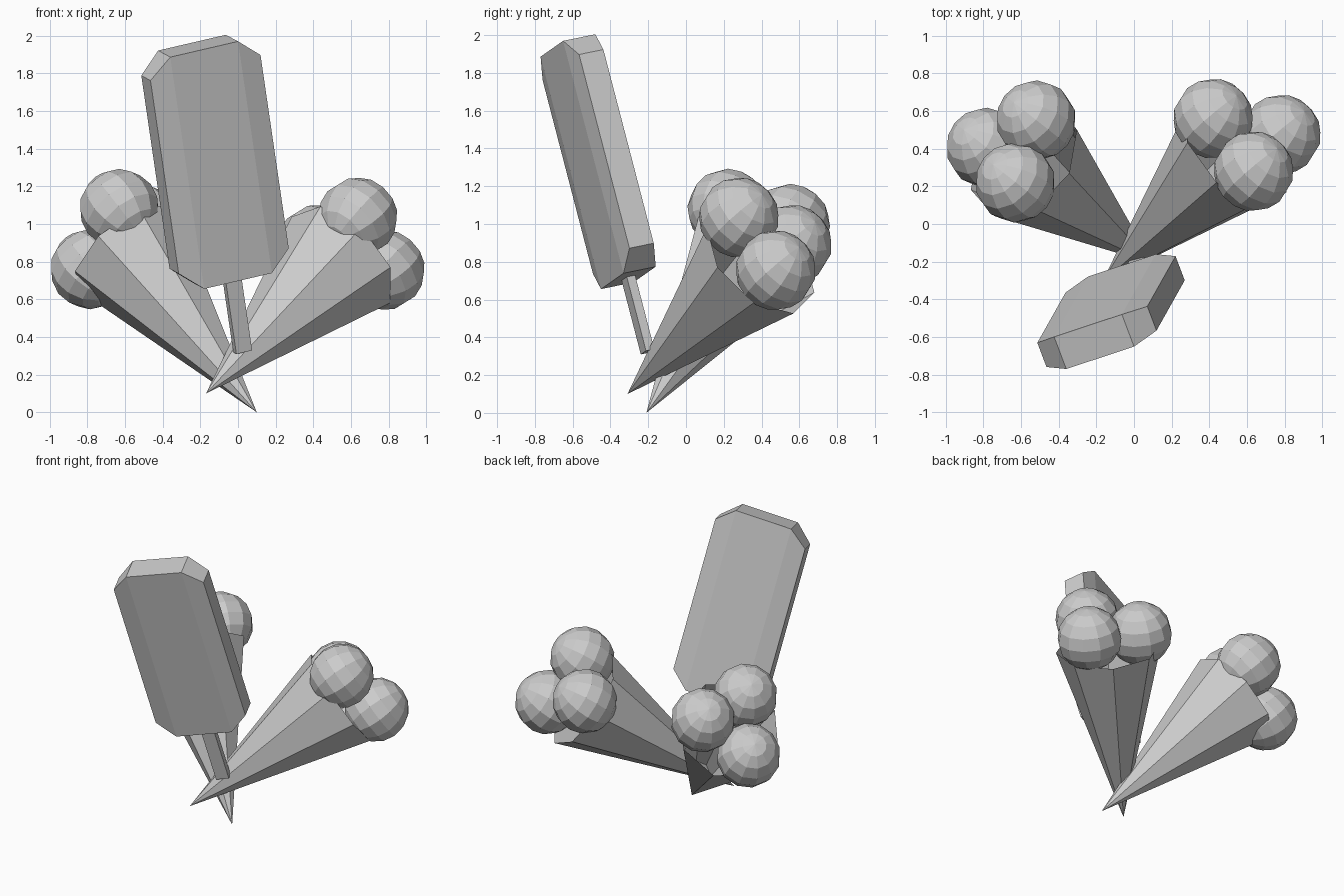
import bpy, bmesh, math
from mathutils import Vector, Matrix

if "Cube" in bpy.data.objects:
    bpy.data.objects.remove(bpy.data.objects["Cube"])


def make_object(name, bm, recalc=True):
    if recalc:
        bmesh.ops.recalc_face_normals(bm, faces=bm.faces)
    mesh = bpy.data.meshes.new(name)
    bm.to_mesh(mesh)
    bm.free()
    obj = bpy.data.objects.new(name, mesh)
    bpy.context.collection.objects.link(obj)
    return obj


def frame(x_hint, z_axis, origin):
    """Orthonormal frame whose z runs along z_axis."""
    z = Vector(z_axis).normalized()
    x = Vector(x_hint)
    x = (x - z * x.dot(z)).normalized()
    y = z.cross(x)
    m = Matrix((x, y, z)).transposed().to_4x4()
    m.translation = origin
    return m


# Open eight-sided wafer cone with three scoops
def ice_cream(side, apex, rim_center, corner, radius, scoops):
    apex = Vector(apex)
    axis = Vector(rim_center) - apex
    m = frame(corner, axis, apex)
    bm = bmesh.new()
    tip = bm.verts.new(apex)
    rim = []
    for i in range(8):
        a = i * math.pi / 4
        rim.append(bm.verts.new(
            m @ Vector((radius * math.cos(a), radius * math.sin(a), axis.length))))
    for i in range(8):
        bm.faces.new((tip, rim[(i + 1) % 8], rim[i]))
    make_object(side + "_cone", bm, recalc=False)

    for n, pos in enumerate(scoops, 1):
        bm = bmesh.new()
        bmesh.ops.create_uvsphere(bm, u_segments=12, v_segments=8, radius=0.213,
                                  matrix=frame(corner, axis, Vector(pos)))
        make_object(f"{side}_scoop_{n}", bm)


ice_cream("right", (-0.17, -0.31, 0.10), (0.547, 0.395, 0.81), (-0.262, 0.045, 0.24), 0.35,
          [(0.635, 0.28, 1.035), (0.78, 0.475, 0.755), (0.42, 0.56, 0.89)])
ice_cream("left", (0.10, -0.21, 0.0), (-0.585, 0.342, 0.869), (0.275, 0.158, 0.118), 0.345,
          [(-0.63, 0.22, 1.08), (-0.785, 0.405, 0.76), (-0.52, 0.55, 1.0)])

# Ice lolly: chamfered slab, thicker in the middle than at its edges
lolly = frame((0.928, 0.309, 0.206), (-0.14, -0.249, 0.958), Vector((-0.122, -0.465, 1.33)))
stations = [(-0.315, 0.535, 0.07), (-0.194, 0.642, 0.093),
            (0.194, 0.642, 0.093), (0.315, 0.535, 0.07)]
bm = bmesh.new()
loops = []
for x, h, t in stations:
    loops.append([bm.verts.new(lolly @ Vector((x, sy * t, sz * h)))
                  for sy, sz in ((-1, -1), (1, -1), (1, 1), (-1, 1))])
for a, b in zip(loops, loops[1:]):
    for i in range(4):
        j = (i + 1) % 4
        bm.faces.new((a[i], a[j], b[j], b[i]))
bm.faces.new(loops[0])
bm.faces.new(loops[-1])
make_object("lolly_body", bm)

# Lolly stick
bm = bmesh.new()
bmesh.ops.create_cube(bm, size=1.0, matrix=lolly @ Matrix.Translation((0, 0, -0.83))
                      @ Matrix.Diagonal((0.09, 0.048, 0.44, 1)))
make_object("lolly_stick", bm)
